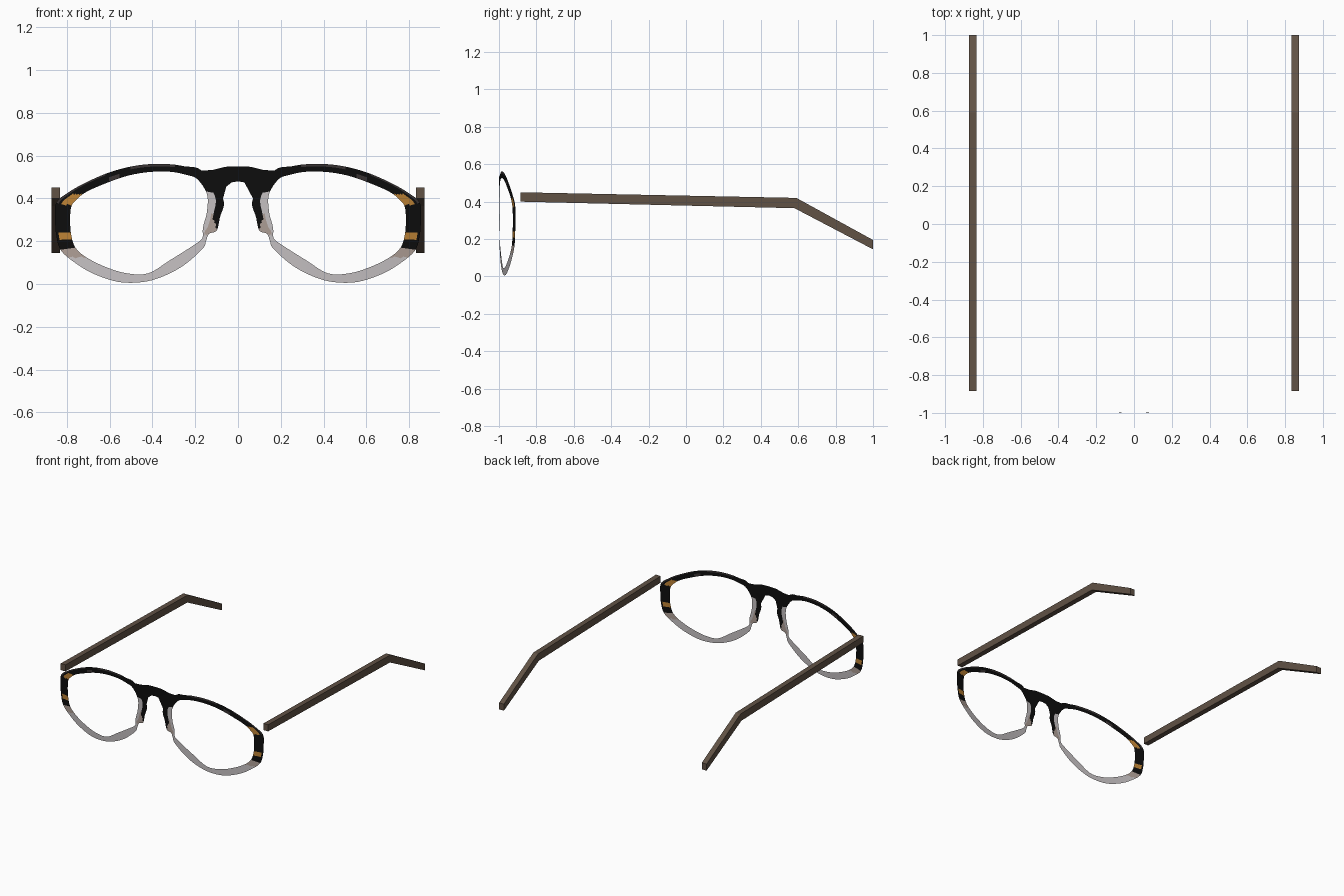
import bpy
import bmesh
from mathutils import Vector

cube = bpy.data.objects.get("Cube")
if cube:
    bpy.data.objects.remove(cube)


def make_material(name, colour):
    mat = bpy.data.materials.new(name)
    mat.use_nodes = True
    rgba = (*colour, 1)
    mat.diffuse_color = rgba
    mat.node_tree.nodes["Principled BSDF"].inputs["Base Color"].default_value = rgba
    return mat


black = make_material("black acetate", (0.004, 0.004, 0.004))
clear = make_material("clear grey acetate", (0.56, 0.53, 0.54))
beige = make_material("pale beige acetate", (0.42, 0.34, 0.30))
amber = make_material("amber fleck", (0.50, 0.22, 0.035))
charcoal = make_material("charcoal fleck", (0.04, 0.033, 0.033))
brown = make_material("brown temple", (0.12, 0.085, 0.06))
FRAME = [black, clear, beige, amber, charcoal]
BLACK, CLEAR, BEIGE, AMBER, CHARCOAL = range(len(FRAME))


def wrap(x, z):
    """Put a point of the flat outline on the curved front."""
    return Vector((x, 0.12 * x * x - 1, z))


def catmull(a, b, c, d, t):
    return (2 * b + (c - a) * t + (2 * a - 5 * b + 4 * c - d) * t * t
            + (3 * b - a - 3 * c + d) * t ** 3) / 2


def rim_colour(x, z, t):
    """t runs from the outer edge to the lens opening."""
    if x < 0.3 and z < 0.43:                      # nose pad
        if z > 0.31 - 0.1 * (0.55 - t) and t < 0.55:
            return BLACK
        return BEIGE if 0.23 < z < 0.33 and t < 0.75 else CLEAR
    if x > 0.7 and z < 0.43:                      # outer endpiece
        if 0.37 < z < 0.42 and t > 0.4:
            return AMBER
        if 0.21 < z < 0.24 and t > 0.15:
            return AMBER
        if z > 0.165:
            return CHARCOAL if z > 0.38 and t < 0.2 else BLACK
        return BEIGE if z > 0.125 else CLEAR
    if z < 0.3:
        return CLEAR
    if (0.3 < x < 0.5 and t < 0.4) or (x > 0.62 and t < 0.2) or (0.55 < x < 0.6 and t > 0.5):
        return CHARCOAL
    return BLACK


# Pairs of outer and inner edge points round one lens opening
STATIONS = [
    (.17, .53, .19, .49), (.25, .55, .24, .51), (.32, .56, .32, .525),
    (.42, .56, .42, .523), (.52, .545, .52, .505), (.62, .515, .62, .47),
    (.72, .47, .71, .43), (.79, .43, .76, .39), (.85, .38, .78, .36),
    (.855, .3, .785, .3), (.85, .23, .78, .23), (.83, .16, .76, .17),
    (.77, .105, .71, .125), (.68, .05, .62, .08), (.56, .01, .52, .05),
    (.44, .01, .42, .05), (.34, .04, .32, .11), (.25, .09, .24, .16),
    (.165, .165, .18, .2), (.15, .2, .165, .22), (.135, .235, .165, .25),
    (.1, .25, .16, .28), (.085, .31, .145, .34), (.07, .4, .145, .42),
]


def build_frame_half(name, side):
    bm = bmesh.new()
    steps, bands, count = 6, 6, len(STATIONS)
    # Rim: bands of faces between the two edges
    rings = []
    for i in range(count):
        near = [STATIONS[(i + k) % count] for k in (-1, 0, 1, 2)]
        for s in range(steps):
            ox, oz, ix, iz = (catmull(*vals, s / steps) for vals in zip(*near))
            row = []
            for b in range(bands + 1):
                t = b / bands
                p = wrap(ox + (ix - ox) * t, oz + (iz - oz) * t)
                row.append(bm.verts.new((p.x * side, p.y, p.z)))
            rings.append(row)
    for i, row in enumerate(rings):
        nxt = rings[(i + 1) % len(rings)]
        for b in range(bands):
            quad = [row[b], nxt[b], nxt[b + 1], row[b + 1]]
            face = bm.faces.new(quad if side > 0 else quad[::-1])
            mid = face.calc_center_median()
            face.material_index = rim_colour(abs(mid.x), mid.z, (b + 0.5) / bands)

    # Bridge: fills from the middle line to the outer edge of the rim
    seam = [row[0] for row in rings[-steps:]] + [rings[0][0]]
    top = [(.12, .533), (.06, .548), (0, .55)]
    arch = [(0, .48), (.03, .475), (.055, .455)]
    outline = seam + [bm.verts.new((x * side, wrap(x, z).y, z)) for x, z in top + arch]
    face = bm.faces.new(outline if side < 0 else outline[::-1])
    face.material_index = BLACK
    bmesh.ops.triangulate(bm, faces=[face])
    bmesh.ops.recalc_face_normals(bm, faces=bm.faces)
    bm.normal_update()
    if sum(f.normal.y for f in bm.faces) > 0:
        bmesh.ops.reverse_faces(bm, faces=bm.faces)
    finish(bm, name, FRAME)


def build_temple(name, side):
    # Side profile of the arm with its bent ear tip, extruded across x
    profile = [(-.885, .4), (.58, .365), (1, .145), (1, .195), (.59, .42), (-.885, .45)]
    bm = bmesh.new()
    inner, outer = ([bm.verts.new((x * side, y, z)) for y, z in profile]
                    for x in (.833, .873))
    bm.faces.new(inner)
    bm.faces.new(outer)
    for i in range(len(profile)):
        j = (i + 1) % len(profile)
        bm.faces.new((inner[i], inner[j], outer[j], outer[i]))
    bmesh.ops.recalc_face_normals(bm, faces=bm.faces)
    finish(bm, name, [brown])


def finish(bm, name, materials):
    mesh = bpy.data.meshes.new(name)
    bm.to_mesh(mesh)
    bm.free()
    for mat in materials:
        mesh.materials.append(mat)
    bpy.context.collection.objects.link(bpy.data.objects.new(name, mesh))


for label, sign in (("left", 1), ("right", -1)):
    build_frame_half(label + "_frame_front", sign)
    build_temple(label + "_temple", sign)
